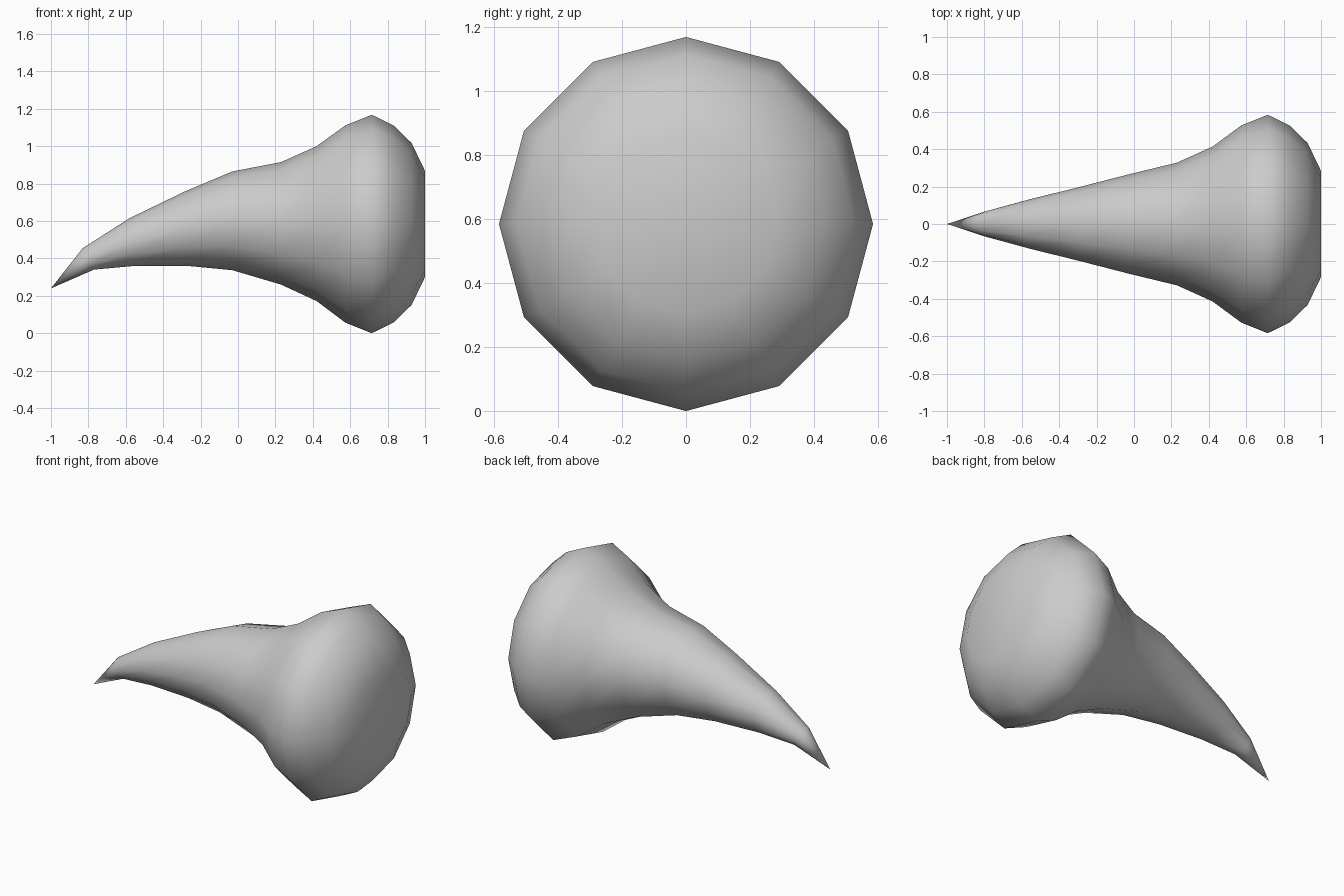
import bpy, bmesh, math
from mathutils import Vector

if "Cube" in bpy.data.objects:
    bpy.data.objects.remove(bpy.data.objects["Cube"])

SIDES = 12
# Curved horn rings: top x, top z, bottom x, bottom z, half width in y
RINGS = [
    (-0.83, 0.455, -0.77, 0.34, 0.066),
    (-0.58, 0.615, -0.55, 0.36, 0.13),
    (-0.28, 0.76, -0.27, 0.36, 0.202),
    (-0.03, 0.865, -0.03, 0.337, 0.265),
    (0.23, 0.915, 0.23, 0.26, 0.328),
    (0.42, 1.0, 0.42, 0.172, 0.414),
]
# Round flared head: x, radius about a level axis
HEAD = [(0.575, 0.528), (0.715, 0.584), (0.83, 0.528), (0.928, 0.433), (1.0, 0.284)]
AXIS_Z = 0.584
RINGS += [(x, AXIS_Z + r, x, AXIS_Z - r, r) for x, r in HEAD]

bm = bmesh.new()


def add_ring(tx, tz, bx, bz, half_width):
    top, bottom = Vector((tx, 0, tz)), Vector((bx, 0, bz))
    centre, up = (top + bottom) / 2, (top - bottom) / 2
    side = Vector((0, half_width, 0))
    angles = [math.tau * i / SIDES for i in range(SIDES)]
    return [bm.verts.new(centre + up * math.cos(a) + side * math.sin(a)) for a in angles]


# Skin between neighbouring rings
rings = [add_ring(*r) for r in RINGS]
for a, b in zip(rings, rings[1:]):
    for i in range(SIDES):
        j = (i + 1) % SIDES
        bm.faces.new((a[i], a[j], b[j], b[i]))

# Pointed tip and flat end cap
tip = bm.verts.new((-1, 0, 0.24))
for i in range(SIDES):
    bm.faces.new((tip, rings[0][(i + 1) % SIDES], rings[0][i]))
bm.faces.new(rings[-1])

bmesh.ops.recalc_face_normals(bm, faces=bm.faces)
for f in bm.faces:
    f.smooth = True

mesh = bpy.data.meshes.new("curved_horn")
bm.to_mesh(mesh)
bm.free()
horn = bpy.data.objects.new("curved_horn", mesh)
bpy.context.collection.objects.link(horn)
